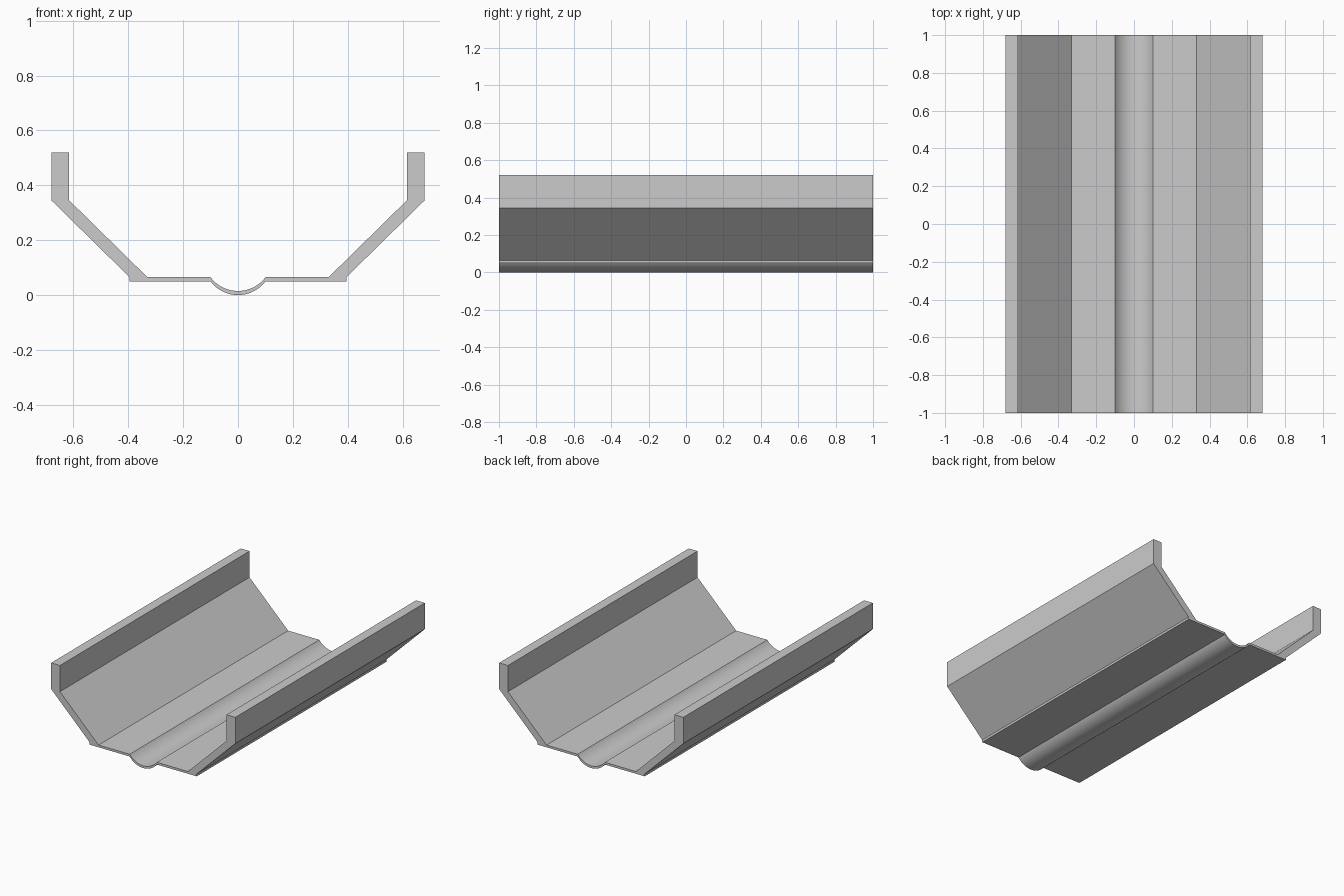
import bpy, bmesh, math

if "Cube" in bpy.data.objects:
    bpy.data.objects.remove(bpy.data.objects["Cube"])

LENGTH = 2.0
ARC_STEPS = 12            # segments on each half of the gutter
HALF, SAG = 0.10, 0.05    # gutter half width and depth
R = (HALF**2 + SAG**2) / (2 * SAG)
SPAN = math.asin(HALF / R)


def half_arc(bottom):
    """Gutter curve from the centre line out to the floor edge."""
    return [(R * math.sin(SPAN * i / ARC_STEPS),
             bottom + R - R * math.cos(SPAN * i / ARC_STEPS))
            for i in range(ARC_STEPS + 1)]


# Right half of the section: underside outwards, then top side back to the centre
under = half_arc(0.0) + [(0.395, 0.05), (0.395, 0.065), (0.68, 0.345), (0.68, 0.52)]
upper = half_arc(0.015) + [(0.33, 0.065), (0.615, 0.345), (0.615, 0.52)]
right = under + upper[::-1]

# Mirror it, skipping the two points on the centre line
section = right + [(-x, z) for x, z in right[-2:0:-1]]

# Extrude the section along y
bm = bmesh.new()
cap = bm.faces.new([bm.verts.new((x, -LENGTH / 2, z)) for x, z in section])
ext = bmesh.ops.extrude_face_region(bm, geom=[cap], use_keep_orig=True)
moved = [g for g in ext["geom"] if isinstance(g, bmesh.types.BMVert)]
bmesh.ops.translate(bm, verts=moved, vec=(0, LENGTH, 0))
bmesh.ops.recalc_face_normals(bm, faces=bm.faces)

mesh = bpy.data.meshes.new("channel_trough")
bm.to_mesh(mesh)
bm.free()
trough = bpy.data.objects.new("channel_trough", mesh)
bpy.context.collection.objects.link(trough)

# Smooth gutter, crisp folds
bpy.context.view_layer.objects.active = trough
trough.select_set(True)
bpy.ops.object.shade_smooth_by_angle(angle=math.radians(25))
